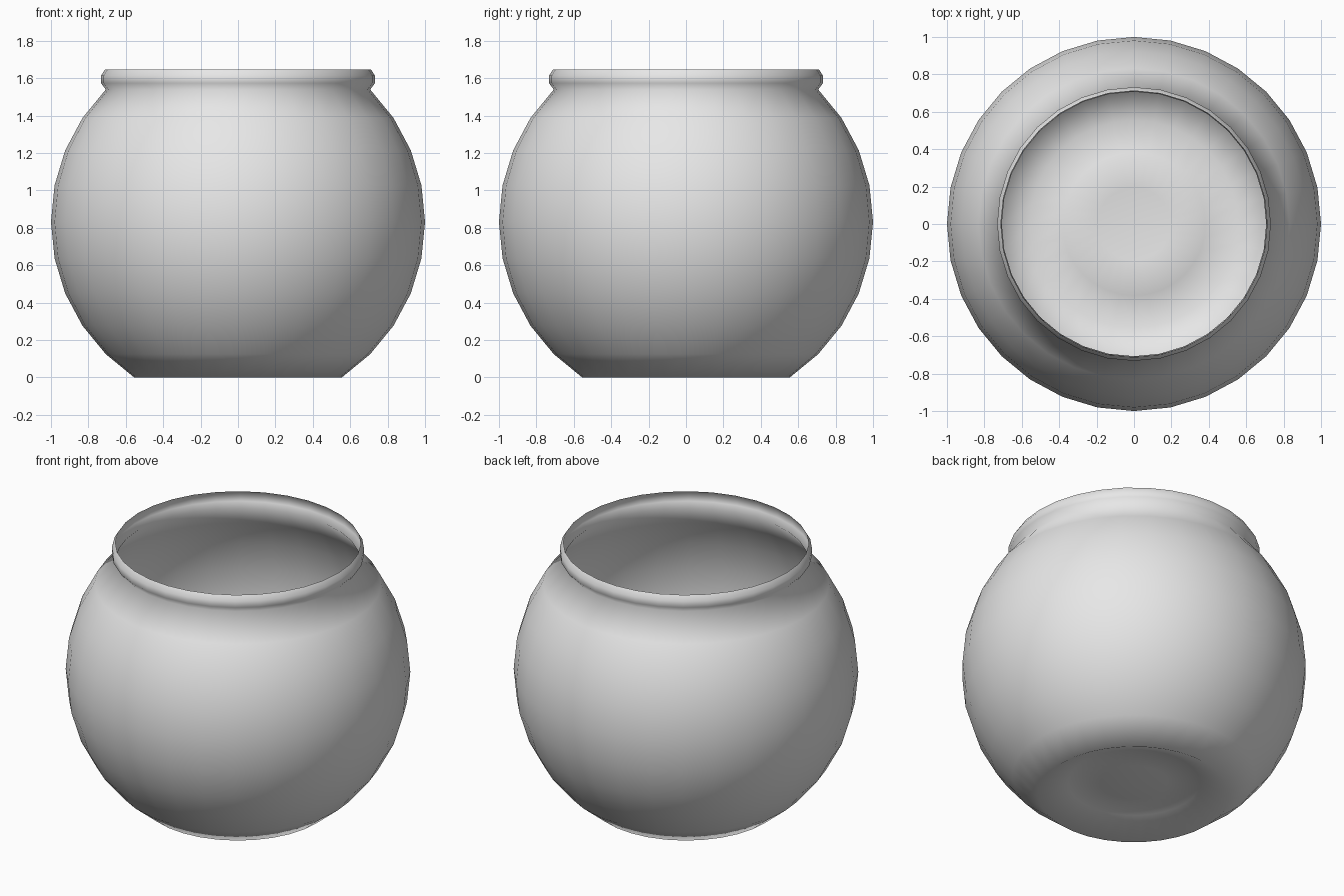
import bpy
import bmesh
from math import sin, cos, pi, radians

cube = bpy.data.objects.get("Cube")
if cube:
    bpy.data.objects.remove(cube, do_unlink=True)

SEGMENTS = 32
STEP = radians(11.25)
CENTRE_Z = sin(5 * STEP)


def make_material(name, colour):
    mat = bpy.data.materials.new(name)
    mat.use_nodes = True
    mat.diffuse_color = colour
    mat.node_tree.nodes["Principled BSDF"].inputs["Base Color"].default_value = colour
    return mat


def lathe(name, profile, mat):
    """Revolve (radius, height) points; a zero radius becomes a pole."""
    bm = bmesh.new()
    rings = []
    for r, z in profile:
        count = SEGMENTS if r > 0 else 1
        rings.append([bm.verts.new((r * cos(2 * pi * i / SEGMENTS),
                                    r * sin(2 * pi * i / SEGMENTS), z))
                      for i in range(count)])
    for low, high in zip(rings, rings[1:]):
        for i in range(SEGMENTS):
            j = (i + 1) % SEGMENTS
            if len(low) == 1:
                bm.faces.new((low[0], high[j], high[i]))
            else:
                bm.faces.new((low[i], low[j], high[j], high[i]))
    for face in bm.faces:
        face.smooth = True
    mesh = bpy.data.meshes.new(name)
    bm.to_mesh(mesh)
    bm.free()
    mesh.materials.append(mat)
    obj = bpy.data.objects.new(name, mesh)
    bpy.context.collection.objects.link(obj)
    return obj


# Raised underside with a slight dip at its middle
base = [(0, 0.05), (sin(STEP), 0.08), (sin(2 * STEP), 0.08)]
# Round wall, cut off below and above
wall = [(cos(k * STEP), CENTRE_Z + sin(k * STEP)) for k in range(-5, 5)]
# Rolled lip around the open mouth
lip = [(0.732, 1.573), (0.732, 1.613), (0.712, 1.645)]

lathe("bowl", base + wall + lip, make_material("pale grey", (0.8, 0.8, 0.8, 1)))
